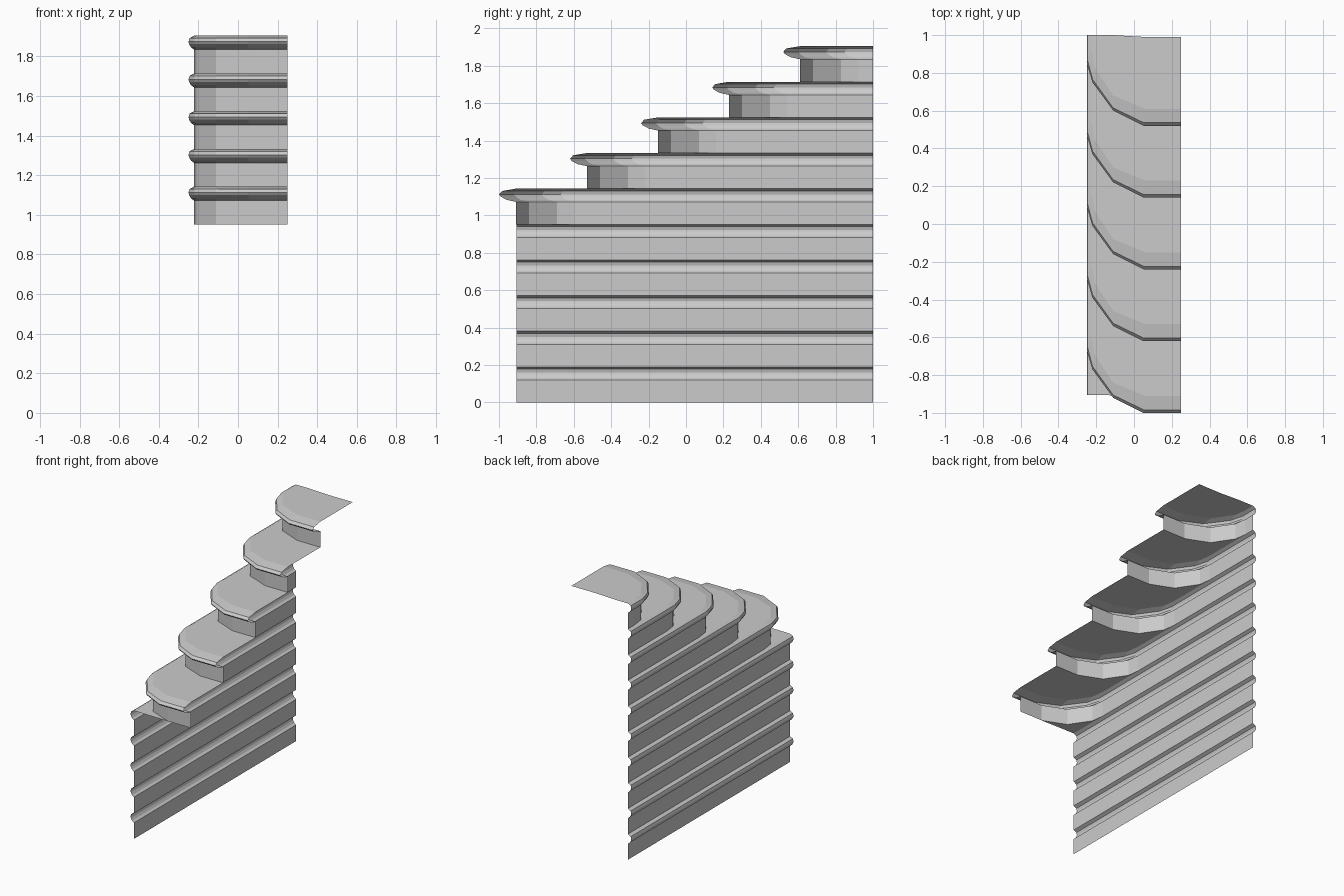
import bpy
import bmesh

cube = bpy.data.objects.get("Cube")
if cube:
    bpy.data.objects.remove(cube)

stone = bpy.data.materials.new("light_grey")
stone.use_nodes = True
GREY = (0.6, 0.6, 0.6, 1)
stone.diffuse_color = GREY
stone.node_tree.nodes["Principled BSDF"].inputs["Base Color"].default_value = GREY

RISE, RUN = 0.1905, 0.38
STEPS, LOW_STEPS = 10, 5
FRONT, BACK = -0.905, 1.0

# Plan outlines of the lowest curved step: riser foot and tip of the nosing
RISER = [(0.25, -0.91), (0.06, -0.91), (-0.11, -0.84), (-0.21, -0.69), (-0.222, -0.6)]
NOSE = [(0.25, -1.0), (0.05, -1.0), (-0.11, -0.92), (-0.22, -0.77), (-0.25, -0.67)]

# Section of one step: amount of overhang, height above the tread below
SECTION = [(0, 0), (0, 0.12), (0.55, 0.131), (0.9, 0.148), (1, 0.16), (0.82, 0.178), (0, RISE)]


def outline(path, index):
    """Plan outline of a step, running along the side wall to the back."""
    if index < LOW_STEPS:
        x = path[-1][0]
        return [(x, FRONT), (x, BACK)]
    shift = (index - LOW_STEPS) * RUN
    return [(x, min(y + shift, BACK)) for x, y in path] + [(path[-1][0], BACK)]


def bridge(bm, lower, upper):
    for a, b, c, d in zip(lower, lower[1:], upper[1:], upper):
        bm.faces.new((b, a, d, c))


def finish(bm, name):
    bmesh.ops.remove_doubles(bm, verts=bm.verts, dist=0.0005)
    mesh = bpy.data.meshes.new(name)
    bm.to_mesh(mesh)
    bm.free()
    mesh.materials.append(stone)
    obj = bpy.data.objects.new(name, mesh)
    bpy.context.collection.objects.link(obj)


for i in range(STEPS):
    bm = bmesh.new()
    riser, nose = outline(RISER, i), outline(NOSE, i)
    # Riser and nosing swept along the outline
    rows = []
    for t, z in SECTION:
        rows.append([bm.verts.new((a[0] + (b[0] - a[0]) * t, a[1] + (b[1] - a[1]) * t, i * RISE + z))
                     for a, b in zip(riser, nose)])
    for lower, upper in zip(rows, rows[1:]):
        bridge(bm, lower, upper)
    # Tread reaching back to the foot of the next riser
    top = (i + 1) * RISE
    if i >= LOW_STEPS:
        foot = [bm.verts.new((x, y, top)) for x, y in outline(RISER, i + 1)]
        bridge(bm, rows[-1], foot)
    elif i == LOW_STEPS - 1:
        corner = (RISER[-1][0], FRONT)
        bm.faces.new([bm.verts.new((x, y, top)) for x, y in [corner] + RISER[1:]])
    finish(bm, f"curved_step_{i + 1}" if i >= LOW_STEPS else f"side_wall_course_{i + 1}")
